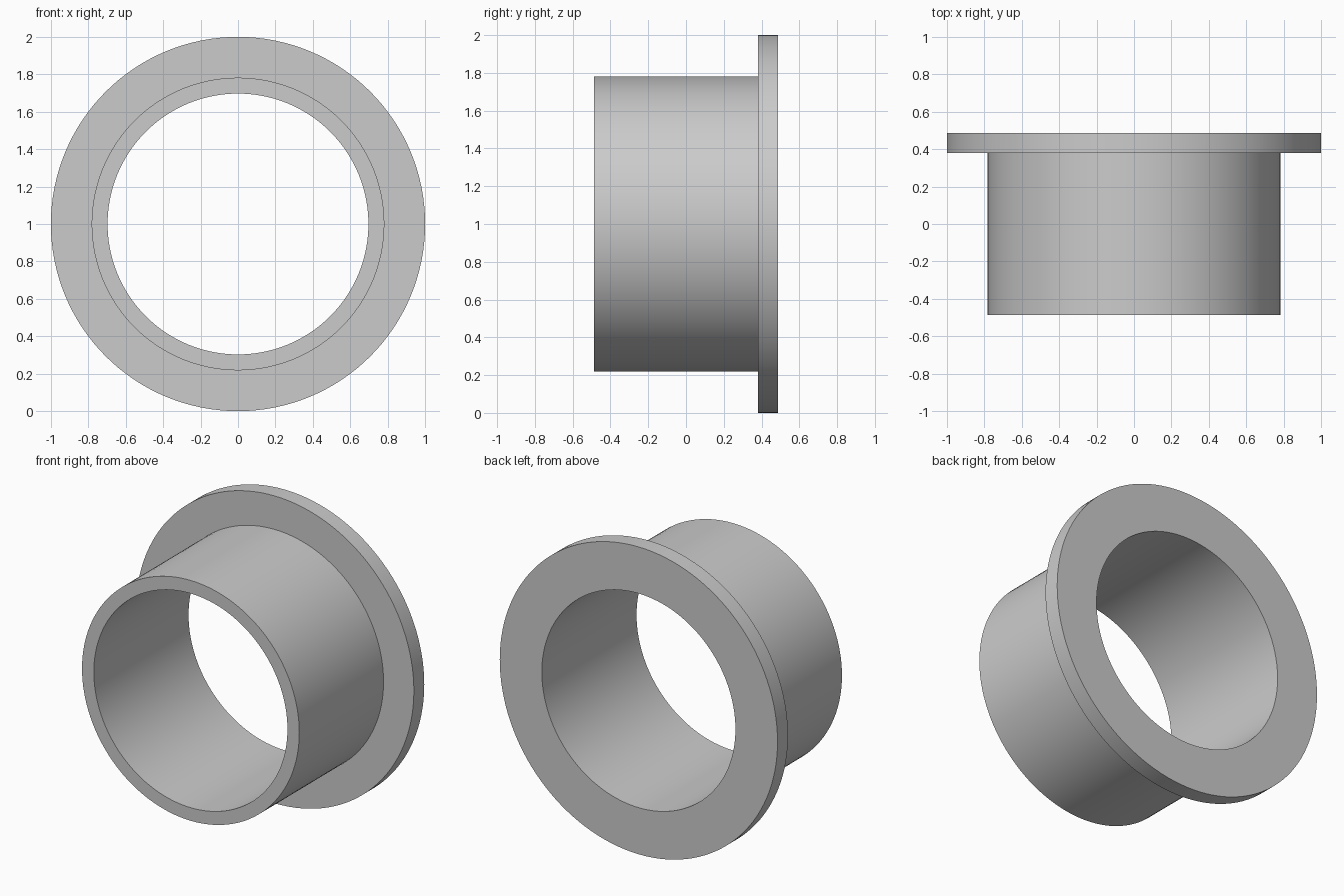
import bpy
import bmesh
import math

cube = bpy.data.objects.get("Cube")
if cube:
    bpy.data.objects.remove(cube, do_unlink=True)

SEGMENTS = 128
BORE, TUBE, FLANGE = 0.697, 0.782, 1.0      # radii
FRONT, SHOULDER, BACK = -0.487, 0.38, 0.487  # positions along y

# Plain grey material
grey = bpy.data.materials.new("plain grey")
grey.use_nodes = True
colour = (0.6, 0.6, 0.6, 1.0)
grey.diffuse_color = colour
grey.node_tree.nodes["Principled BSDF"].inputs["Base Color"].default_value = colour

# Closed cross-section (radius, y), revolved around the y axis
profile = [(BORE, FRONT), (TUBE, FRONT), (TUBE, SHOULDER),
           (FLANGE, SHOULDER), (FLANGE, BACK), (BORE, BACK)]

bm = bmesh.new()
rings = []
for i in range(SEGMENTS):
    a = math.tau * i / SEGMENTS
    rings.append([bm.verts.new((r * math.cos(a), y, 1 + r * math.sin(a)))
                  for r, y in profile])
for i, ring in enumerate(rings):
    following = rings[(i + 1) % SEGMENTS]
    for j in range(len(profile)):
        k = (j + 1) % len(profile)
        bm.faces.new((ring[j], ring[k], following[k], following[j]))
bmesh.ops.recalc_face_normals(bm, faces=bm.faces)

mesh = bpy.data.meshes.new("flanged_bushing")
bm.to_mesh(mesh)
bm.free()
mesh.materials.append(grey)

# Flanged bushing, smooth walls with crisp rims
bushing = bpy.data.objects.new("flanged_bushing", mesh)
bpy.context.collection.objects.link(bushing)
bpy.ops.object.select_all(action="DESELECT")
bushing.select_set(True)
bpy.context.view_layer.objects.active = bushing
bpy.ops.object.shade_smooth_by_angle(angle=math.radians(30))
